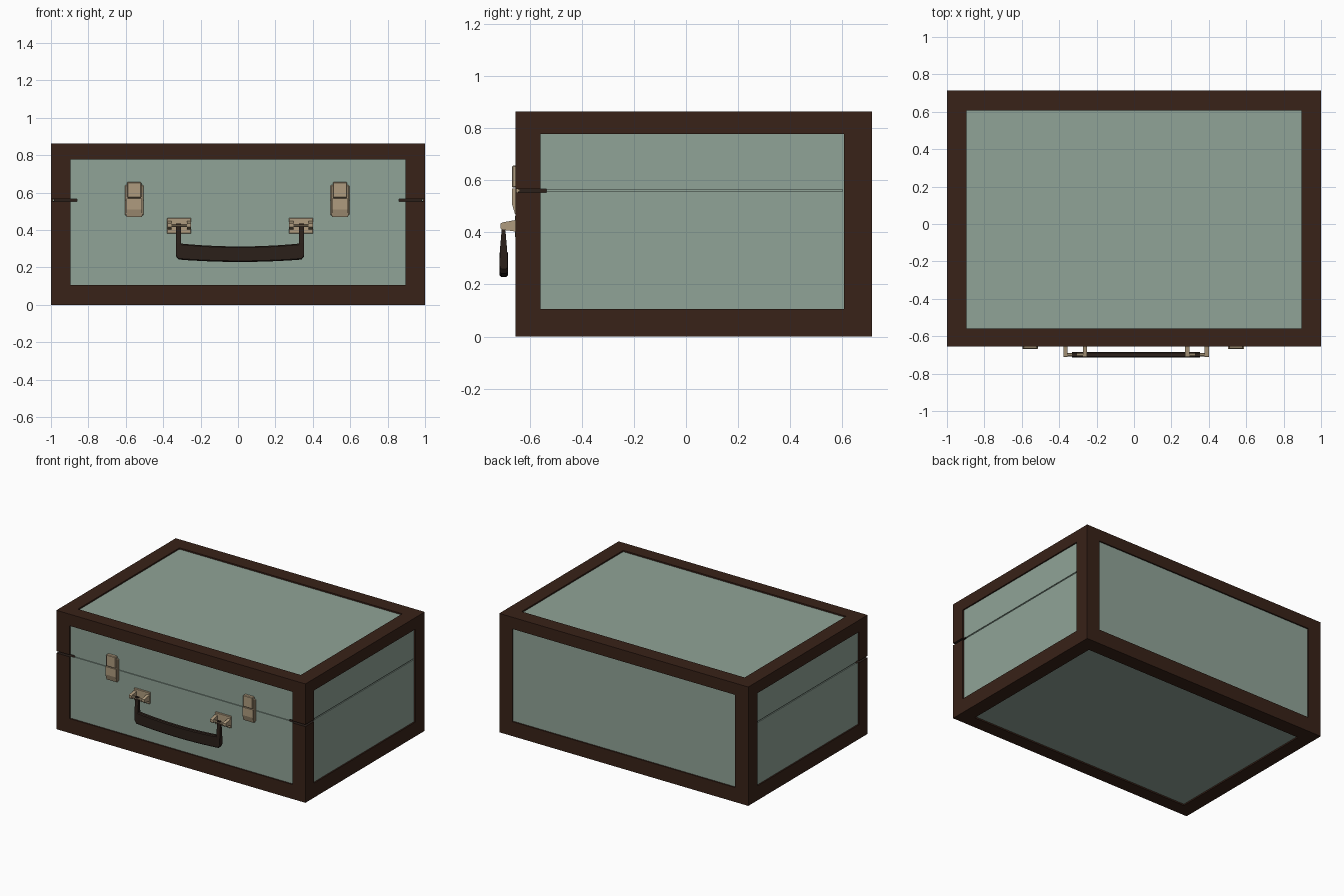
import bpy, bmesh, math
from mathutils import Vector

if "Cube" in bpy.data.objects:
    bpy.data.objects.remove(bpy.data.objects["Cube"])


def material(name, rgb):
    m = bpy.data.materials.new(name)
    m.diffuse_color = (*rgb, 1)
    m.use_nodes = True
    m.node_tree.nodes["Principled BSDF"].inputs["Base Color"].default_value = m.diffuse_color
    return m


BROWN = material("brown_trim", (0.040, 0.016, 0.009))
GREEN = material("green_panel", (0.28, 0.37, 0.31))
DARK = material("dark_leather", (0.024, 0.014, 0.010))
BRASS = material("brass", (0.43, 0.33, 0.21))


def finish(name, bm, *mats):
    bmesh.ops.recalc_face_normals(bm, faces=bm.faces)
    me = bpy.data.meshes.new(name)
    bm.to_mesh(me)
    bm.free()
    for m in mats:
        me.materials.append(m)
    ob = bpy.data.objects.new(name, me)
    bpy.context.collection.objects.link(ob)
    return ob


def loft(name, rings, mat):
    """Skin a row of equal-length rings and cap both ends."""
    bm = bmesh.new()
    vs = [[bm.verts.new(p) for p in r] for r in rings]
    n = len(rings[0])
    for a, b in zip(vs, vs[1:]):
        for i in range(n):
            bm.faces.new((a[i], a[(i + 1) % n], b[(i + 1) % n], b[i]))
    bm.faces.new(vs[0])
    bm.faces.new(vs[-1])
    return finish(name, bm, mat)


def prism_x(name, yz, x0, x1, mat):
    return loft(name, [[(x, y, z) for y, z in yz] for x in (x0, x1)], mat)


def box(name, lo, hi, mat, bevel=0):
    bm = bmesh.new()
    bmesh.ops.create_cube(bm, size=1)
    for v in bm.verts:
        v.co = [lo[i] + (v.co[i] + 0.5) * (hi[i] - lo[i]) for i in range(3)]
    if bevel:
        bmesh.ops.bevel(bm, geom=bm.edges[:], offset=bevel, segments=1, affect='EDGES')
    return finish(name, bm, mat)


# Case: a box whose six faces are framed, with recessed green panels
LO, HI = (-1, -0.655, 0), (1, 0.714, 0.863)
PLO, PHI = (-0.895, -0.558, 0.105), (0.895, 0.606, 0.778)
bm = bmesh.new()
bmesh.ops.create_cube(bm, size=1)
for v in bm.verts:
    v.co = [LO[i] if v.co[i] < 0 else HI[i] for i in range(3)]
panels = bm.faces[:]
bmesh.ops.inset_individual(bm, faces=panels, thickness=0.1)
for f in panels:
    n = f.normal.copy()
    for v in f.verts:
        for i in range(3):
            if abs(n[i]) < 0.5:
                v.co[i] = PLO[i] if v.co[i] < (LO[i] + HI[i]) / 2 else PHI[i]
for f in bmesh.ops.extrude_discrete_faces(bm, faces=panels)["faces"]:
    f.normal_update()
    f.material_index = 1
    shift = f.normal * -0.01
    for v in f.verts:
        v.co += shift
case = finish("case", bm, BROWN, GREEN, DARK)


def cut(cutter, index):
    cutter.data.materials.clear()
    for m in (BROWN, GREEN, DARK):
        cutter.data.materials.append(m)
    for p in cutter.data.polygons:
        p.material_index = index
    cutter.hide_render = True
    cutter.hide_viewport = True
    mod = case.modifiers.new(cutter.name, 'BOOLEAN')
    mod.operation = 'DIFFERENCE'
    mod.solver = 'EXACT'
    mod.object = cutter


# Lid seam: shallow groove round front and sides, deeper at the front corners
u = [(-1.1, 0.6), (-1.1, -0.75), (1.1, -0.75), (1.1, 0.6),
     (0.984, 0.6), (0.984, -0.639), (-0.984, -0.639), (-0.984, 0.6)]
cut(loft("seam_cutter", [[(x, y, z) for x, y in u] for z in (0.556, 0.564)], GREEN), 1)
for s, side in ((-1, "left"), (1, "right")):
    xs = sorted((s * 0.86, s * 1.15))
    cut(box(side + "_corner_cutter", (xs[0], -0.8, 0.553), (xs[1], -0.535, 0.567), DARK), 2)

# Latches: base plate, with an upper catch and a tapering lower lever
for cx, side in ((-0.555, "left"), (0.545, "right")):
    box(side + "_latch_plate", (cx - 0.05, -0.654, 0.478), (cx + 0.05, -0.635, 0.64), BRASS, 0.004)
    box(side + "_latch_catch", (cx - 0.038, -0.668, 0.572), (cx + 0.038, -0.635, 0.656), BRASS, 0.004)
    prism_x(side + "_latch_lever",
            [(-0.635, 0.47), (-0.656, 0.47), (-0.668, 0.51), (-0.668, 0.568), (-0.635, 0.568)],
            cx - 0.042, cx + 0.042, BRASS)

# Handle brackets: wall plate, two ears and a hinge pin
MID = 0.011
for s, side in ((-1, "left"), (1, "right")):
    cx = MID + s * 0.326
    box(side + "_bracket_plate", (cx - 0.064, -0.656, 0.38), (cx + 0.064, -0.635, 0.465), BRASS, 0.003)
    for e, end in ((-1, "outer"), (1, "inner")):
        ex = cx - s * e * -0.052
        prism_x(f"{side}_bracket_{end}_ear",
                [(-0.64, 0.395), (-0.66, 0.404), (-0.705, 0.41), (-0.711, 0.416), (-0.711, 0.434),
                 (-0.705, 0.438), (-0.66, 0.446), (-0.64, 0.452)],
                ex - 0.011, ex + 0.011, BRASS)
    ring = [(-0.7 + 0.009 * math.cos(k * math.pi / 4), 0.424 + 0.009 * math.sin(k * math.pi / 4))
            for k in range(8)]
    prism_x(side + "_hinge_pin", ring, cx - 0.05, cx + 0.05, BRASS)

    # Handle strap, thicker toward the grip
    sx = MID + s * 0.329
    loft(side + "_handle_strap",
         [[(sx + a * 0.0135, -0.7 + b * t, z) for a, b in ((-1, -1), (1, -1), (1, 1), (-1, 1))]
          for z, t in ((0.435, 0.008), (0.40, 0.008), (0.33, 0.014), (0.27, 0.015))], DARK)

# Handle grip: a sagging bar with chamfered edges and rounded ends
rings = []
for t in (-1, -0.96, -0.8, -0.6, -0.4, -0.2, 0, 0.2, 0.4, 0.6, 0.8, 0.96, 1):
    top = 0.312 + 0.018 * t * t
    bot = 0.229 + (0.03 if abs(t) == 1 else 0.014 * t * t)
    w, c = (0.014 if abs(t) == 1 else 0.0155), 0.006
    sec = [(-w, bot + c), (-w + c, bot), (w - c, bot), (w, bot + c),
           (w, top - c), (w - c, top), (-w + c, top), (-w, top - c)]
    rings.append([(MID + 0.3425 * t, -0.699 + y, z) for y, z in sec])
loft("handle_grip", rings, DARK)
